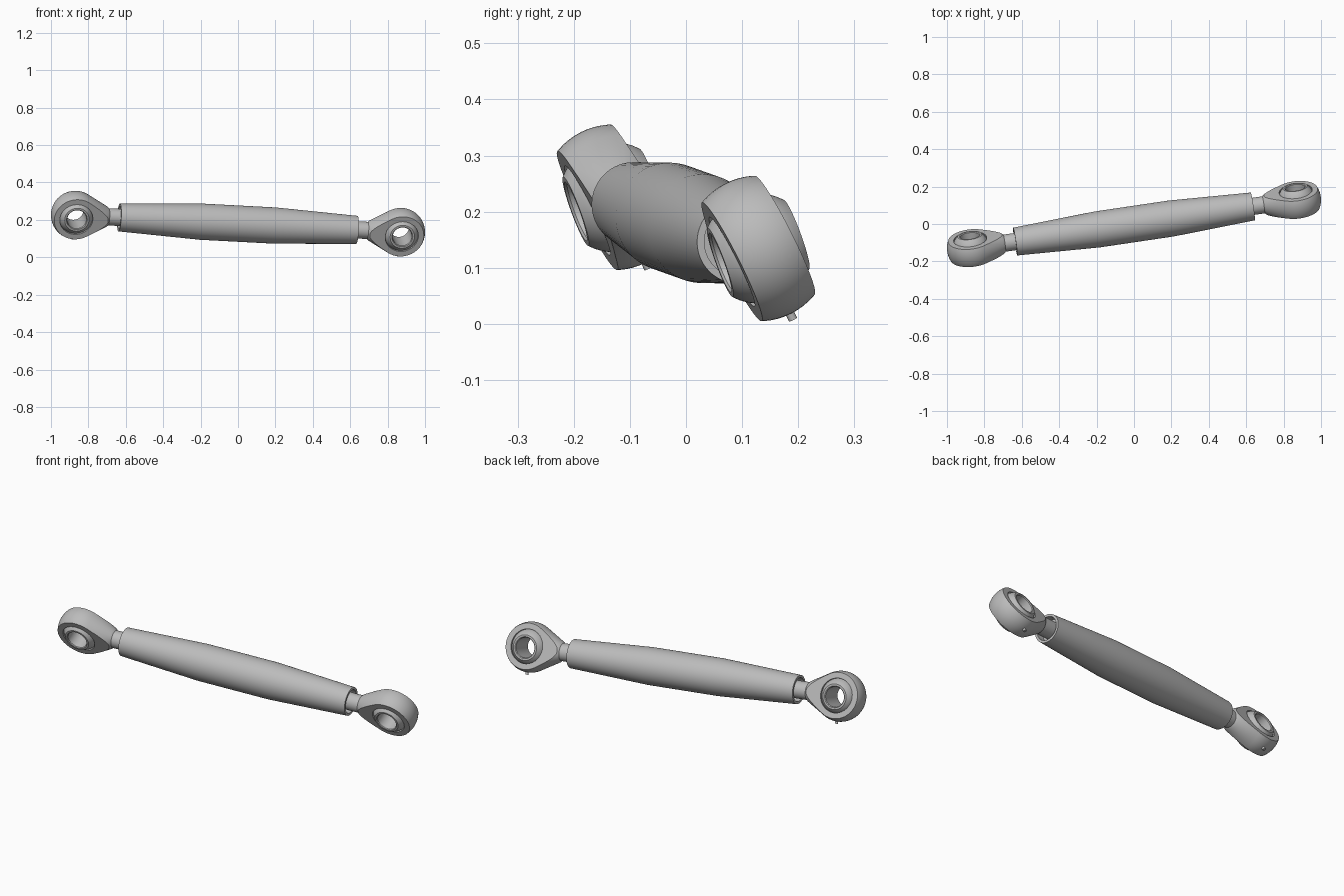
import bpy, bmesh
from math import radians, pi, sin, cos
from mathutils import Matrix, Vector

cube = bpy.data.objects.get("Cube")
if cube:
    bpy.data.objects.remove(cube, do_unlink=True)

# Material
steel = bpy.data.materials.new("steel_grey")
steel.use_nodes = True
steel.diffuse_color = (0.5, 0.5, 0.5, 1)
steel.node_tree.nodes["Principled BSDF"].inputs["Base Color"].default_value = (0.5, 0.5, 0.5, 1)

# Frame of the rod: X along the rod, Y along the bearing bore
along = Vector((1, 0.148, -0.0525)).normalized()
bore = Vector((0, 0.9, 0.44))
bore = (bore - along * bore.dot(along)).normalized()
FRAME = Matrix.Translation((0, 0, 0.18)) @ Matrix((along, bore, along.cross(bore))).transposed().to_4x4()

EYE = 0.8807      # eye centre along the rod
R = 0.13          # eye sphere radius
HALF = 0.053      # half thickness of the eye
TURN_Y = Matrix.Rotation(radians(90), 4, "Z")


def revolve(profile, closed=False, steps=64):
    """Spin (position, radius) points around the X axis."""
    bm = bmesh.new()
    verts = [bm.verts.new((x, 0, r)) for x, r in profile]
    pairs = list(zip(verts, verts[1:]))
    if closed:
        pairs.append((verts[-1], verts[0]))
    edges = [bm.edges.new(p) for p in pairs]
    bmesh.ops.spin(bm, geom=verts + edges, axis=(1, 0, 0), cent=(0, 0, 0),
                   angle=2 * pi, steps=steps)
    bmesh.ops.remove_doubles(bm, verts=bm.verts, dist=1e-5)
    bmesh.ops.recalc_face_normals(bm, faces=bm.faces)
    return bm


def add(name, bm, matrix):
    mesh = bpy.data.meshes.new(name)
    if matrix.determinant() < 0:
        bmesh.ops.reverse_faces(bm, faces=bm.faces)
    bm.transform(matrix)
    bm.to_mesh(mesh)
    bm.free()
    mesh.materials.append(steel)
    mesh.shade_smooth()
    mesh.set_sharp_from_angle(angle=radians(30))
    obj = bpy.data.objects.new(name, mesh)
    bpy.context.scene.collection.objects.link(obj)
    return obj


def drill(obj, cutter):
    """Cut the cutter out of the object and remove the cutter."""
    cutter.hide_render = True
    mod = obj.modifiers.new("drill", "BOOLEAN")
    mod.operation, mod.solver, mod.object = "DIFFERENCE", "EXACT", cutter
    graph = bpy.context.evaluated_depsgraph_get()
    obj.data = bpy.data.meshes.new_from_object(obj.evaluated_get(graph))
    obj.modifiers.clear()
    bpy.data.objects.remove(cutter, do_unlink=True)
    obj.data.shade_smooth()
    obj.data.set_sharp_from_angle(angle=radians(30))


# Tube with tapered ends and a recess at each end
half_tube = [(0.2, 0.097), (0.643, 0.075), (0.643, 0.062), (0.6, 0.062), (0.6, 0)]
tube = [(-x, r) for x, r in reversed(half_tube)] + half_tube
add("tube", revolve(tube), FRAME)

# Rod ends, shank pointing along +X before placing
for side, flip in (("right", 1), ("left", -1)):
    place = FRAME @ Matrix.Diagonal((flip, 1, 1, 1)) @ Matrix.Translation((-EYE, 0, 0))

    # Eye: ball and cone body with two flat faces
    arc = [radians(180 - i * 119 / 20) for i in range(21)]
    body = [(R * cos(a), R * sin(a) if i else 0) for i, a in enumerate(arc)]
    body += [(0.17, 0.055), (0.18, 0.046), (0.3, 0.046), (0.3, 0)]
    bm = revolve(body)
    for s in (1, -1):
        cut = bmesh.ops.bisect_plane(bm, geom=bm.verts[:] + bm.edges[:] + bm.faces[:],
                                     plane_co=(0, s * HALF, 0), plane_no=(0, s, 0),
                                     clear_outer=True)
        rim = [e for e in cut["geom_cut"] if isinstance(e, bmesh.types.BMEdge)]
        bmesh.ops.contextual_create(bm, geom=rim)
    bmesh.ops.recalc_face_normals(bm, faces=bm.faces)
    eye = add(side + "_eye", bm, place)
    hole = revolve([(-0.1, 0), (-0.1, 0.089), (0.1, 0.089), (0.1, 0)])
    drill(eye, add("hole_cutter", hole, place @ TURN_Y))

    # Swivelling bearing ball, slightly turned in its seat
    ring = [(0.098 * cos(a), 0.098 * sin(a))
            for a in (radians(42 + i * 8) for i in range(13))]
    ring += [(-0.073, 0.056), (-0.069, 0.052), (0.069, 0.052), (0.073, 0.056)]
    swivel = Matrix.Rotation(radians(-6.5), 4, "X") @ TURN_Y
    add(side + "_bearing_ball", revolve(ring, closed=True), place @ swivel)

    # Grease nipple under the eye
    nipple = revolve([(0.12, 0), (0.12, 0.008), (0.142, 0.008), (0.142, 0.003),
                      (0.138, 0.003), (0.138, 0)], steps=16)
    add(side + "_grease_nipple", nipple, place @ Matrix.Rotation(radians(90), 4, "Y"))
